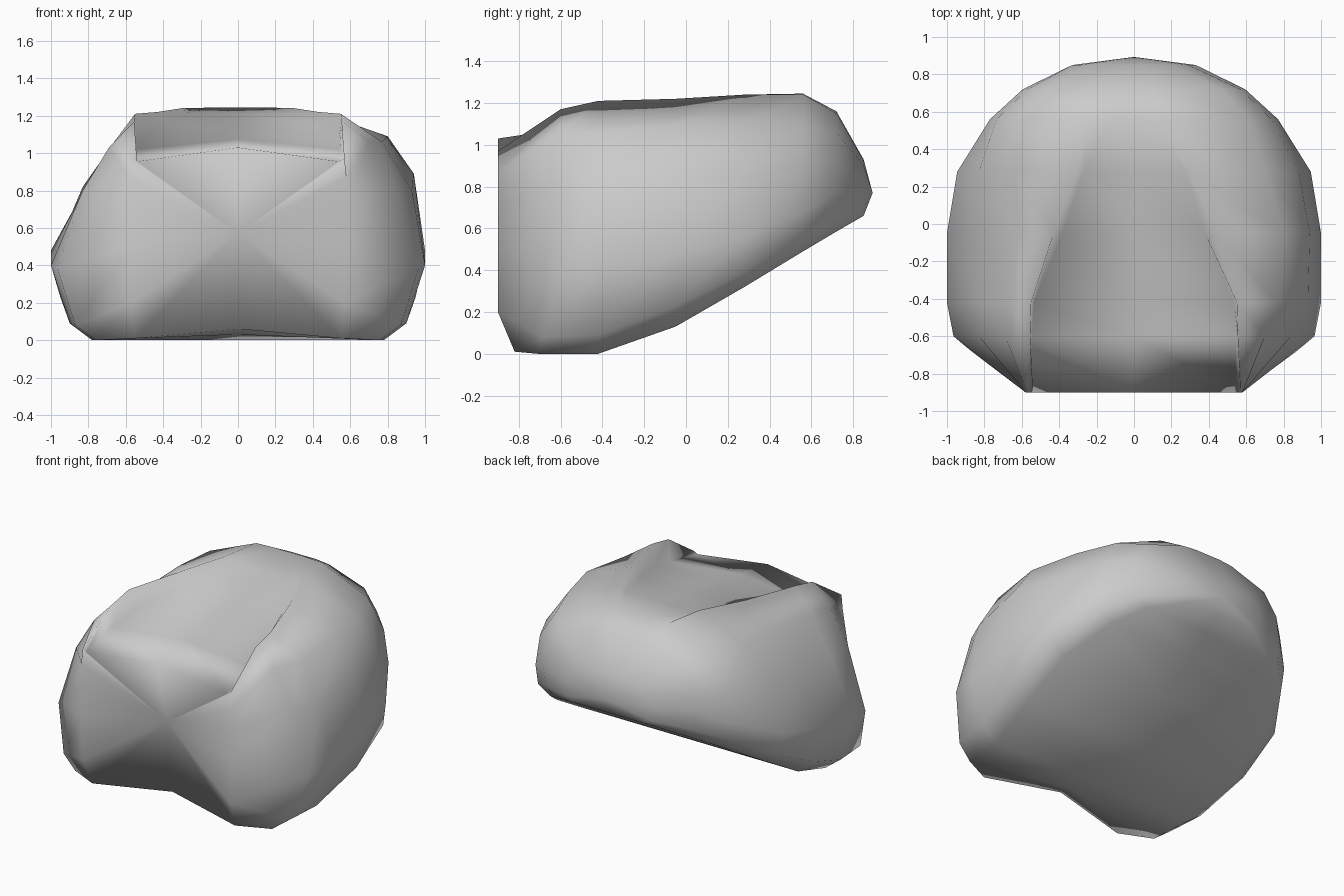
import bpy, bmesh

if "Cube" in bpy.data.objects:
    bpy.data.objects.remove(bpy.data.objects["Cube"])

# Cross-sections along y: (y, top centre z, half profile from bottom edge up to ridge, then inner floor edge)
SECTIONS = [
    (-0.90, 1.03, [(.55, .01), (.57, .20), (.58, .50), (.58, .72), (.58, .87), (.57, .97), (.54, .955)]),
    (-0.60, 1.075, [(.76, .00), (.87, .08), (.965, .38), (.83, .80), (.69, 1.03), (.555, 1.17), (.545, 1.02)]),
    (-0.42, 1.10, [(.78, .00), (.90, .09), (1.0, .40), (.83, .78), (.67, 1.05), (.55, 1.21), (.535, 1.06)]),
    (-0.05, 1.16, [(.83, .13), (.95, .23), (1.0, .48), (.83, .79), (.64, 1.08), (.43, 1.22), (.38, 1.16)]),
    (0.28, 1.21, [(.80, .32), (.925, .39), (.945, .55), (.83, .82), (.64, 1.09), (.30, 1.24), (.27, 1.215)]),
    (0.56, 1.245, [(.65, .49), (.75, .55), (.77, .68), (.735, .90), (.61, 1.09), (.25, 1.24), (.12, 1.245)]),
    (0.72, 1.16, [(.50, .585), (.58, .64), (.595, .77), (.57, .92), (.47, 1.06), (.20, 1.15), (.10, 1.16)]),
    (0.85, 0.93, [(.26, .66), (.32, .69), (.33, .78), (.29, .85), (.21, .90), (.10, .925), (.05, .93)]),
]
# The right shoulder is fuller than the left
RIGHT_SHOULDER = {1: [(.84, .82), (.70, 1.06)], 2: [(.93, .80), (.77, 1.06)],
                  3: [(.94, .89), (.80, 1.09)], 4: [(.88, .86), (.71, 1.10)]}


def make_ring(bm, index, y, top, half):
    """Closed ring: bottom centre, right side up, top centre, left side down."""
    right = list(half)
    if index in RIGHT_SHOULDER:
        right[3:5] = RIGHT_SHOULDER[index]
    # the lower edge of the first sections is tucked in under the front
    low_y = {(0, 0): -.82, (1, 0): -.71, (1, 1): -.68}
    bottom = (0, -.72, .06) if index == 0 else (0, y, half[0][1] + (.03 if index == 1 else 0))
    coords = [bottom]
    coords += [(x, low_y.get((index, i), y), z) for i, (x, z) in enumerate(right)]
    coords.append((0, y, top))
    coords += [(-x, low_y.get((index, i), y), z) for i, (x, z) in enumerate(half)][::-1]
    return [bm.verts.new(c) for c in coords]


def fan(bm, ring, tip):
    """Close an end with triangles to one point."""
    v = bm.verts.new(tip)
    for i in range(len(ring)):
        bm.faces.new((ring[i], ring[(i + 1) % len(ring)], v))


# Body: loft through the sections, dented front, rounded back
bm = bmesh.new()
rings = [make_ring(bm, i, *s) for i, s in enumerate(SECTIONS)]
for a, b in zip(rings, rings[1:]):
    n = len(a)
    for i in range(n):
        j = (i + 1) % n
        bm.faces.new((a[i], a[j], b[j], b[i]))
fan(bm, rings[0], (0, -.78, .57))
fan(bm, rings[-1], (0, .893, .77))
bmesh.ops.recalc_face_normals(bm, faces=bm.faces)
for f in bm.faces:
    f.smooth = True
mesh = bpy.data.meshes.new("scooped_body")
bm.to_mesh(mesh)
bm.free()
body = bpy.data.objects.new("scooped_body", mesh)
bpy.context.collection.objects.link(body)
